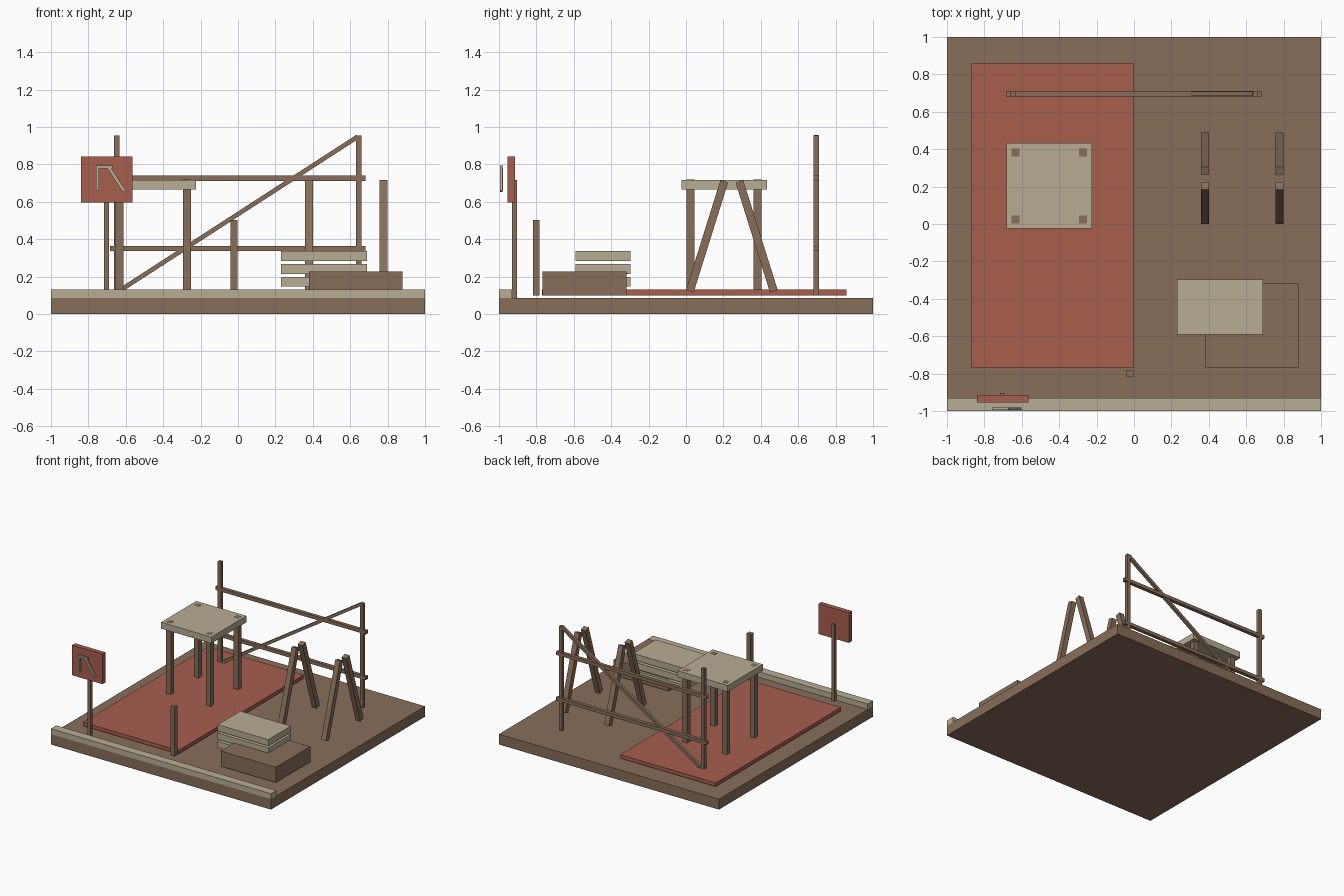
import bpy
import math

cube = bpy.data.objects.get("Cube")
if cube:
    bpy.data.objects.remove(cube, do_unlink=True)


def material(name, rgb):
    linear = [((c / 255 + 0.055) / 1.055) ** 2.4 for c in rgb] + [1]
    mat = bpy.data.materials.new(name)
    mat.use_nodes = True
    mat.diffuse_color = linear
    bsdf = next(n for n in mat.node_tree.nodes if n.type == 'BSDF_PRINCIPLED')
    bsdf.inputs["Base Color"].default_value = linear
    return mat


BROWN = material("timber_brown", (136, 110, 90))
CREAM = material("pale_cream", (184, 173, 149))
RED = material("brick_red", (168, 95, 79))


def beam(name, mat, centre, size, tilt=(0, 0, 0)):
    """Flat-faced box with its size baked into the mesh."""
    bpy.ops.mesh.primitive_cube_add(size=1, location=centre, rotation=tilt)
    obj = bpy.context.object
    obj.name = name
    for v in obj.data.vertices:
        v.co = [c * s for c, s in zip(v.co, size)]
    obj.data.materials.append(mat)
    return obj


def block(name, mat, x, y, z):
    """Upright box given by its extent along each axis."""
    spans = (x, y, z)
    return beam(name, mat, [(a + b) / 2 for a, b in spans], [b - a for a, b in spans])


def strut(name, mat, start, end, y, depth, width):
    """Sloping bar in a plane facing the front, from (x, z) to (x, z)."""
    dx, dz = end[0] - start[0], end[1] - start[1]
    centre = ((start[0] + end[0]) / 2, y, (start[1] + end[1]) / 2)
    return beam(name, mat, centre, (math.hypot(dx, dz), depth, width),
                (0, -math.atan2(dz, dx), 0))


FLOOR = 0.1

# Ground, kerb and laid pad
block("ground", BROWN, (-1, 1), (-1, 1), (0, 0.085))
block("kerb", CREAM, (-1, 1), (-1, -0.93), (0.085, 0.13))
block("red_pad", RED, (-0.87, -0.003), (-0.77, 0.857), (FLOOR, 0.13))

# Table whose legs show through the top
block("table_top", CREAM, (-0.682, -0.225), (-0.025, 0.432), (0.665, 0.717))
for x in (-0.633, -0.272):
    for y in (0.024, 0.383):
        beam("table_leg", BROWN, (x, y, 0.409), (0.043, 0.043, 0.618))

# Scaffold frame with rails and diagonal brace
for x in (-0.648, 0.645):
    block("scaffold_post", BROWN, (x - 0.014, x + 0.014), (0.682, 0.71), (FLOOR, 0.953))
for z in (0.35, 0.725):
    block("scaffold_rail", BROWN, (-0.685, 0.683), (0.683, 0.711), (z - 0.014, z + 0.014))
strut("scaffold_brace", BROWN, (-0.64, 0.12), (0.64, 0.948), 0.696, 0.024, 0.024)

# Pairs of leaning trestle legs
lean = math.radians(17.4)
for x in (0.379, 0.777):
    for side in (-1, 1):
        beam("trestle_leg", BROWN, (x, 0.245 + side * 0.1325, 0.4155),
             (0.043, 0.043, 0.616), (side * lean, 0, 0))

# Marker post, crate and stacked boards
block("marker_post", BROWN, (-0.041, -0.004), (-0.817, -0.782), (FLOOR, 0.502))
block("crate", BROWN, (0.38, 0.88), (-0.766, -0.318), (FLOOR, 0.226))
for z in (0.172, 0.241, 0.31):
    block("stacked_board", CREAM, (0.23, 0.69), (-0.592, -0.298), (z - 0.026, z + 0.026))

# Sign with a raised bar emblem
block("sign_post", BROWN, (-0.717, -0.689), (-0.93, -0.903), (0.085, 0.716))
block("sign_board", RED, (-0.84, -0.563), (-0.955, -0.915), (0.595, 0.842))
block("emblem_upright", CREAM, (-0.758, -0.743), (-0.994, -0.978), (0.66, 0.793))
block("emblem_bar", CREAM, (-0.758, -0.67), (-0.995, -0.979), (0.779, 0.794))
strut("emblem_slope", CREAM, (-0.692, 0.784), (-0.608, 0.656), -0.987, 0.014, 0.018)
